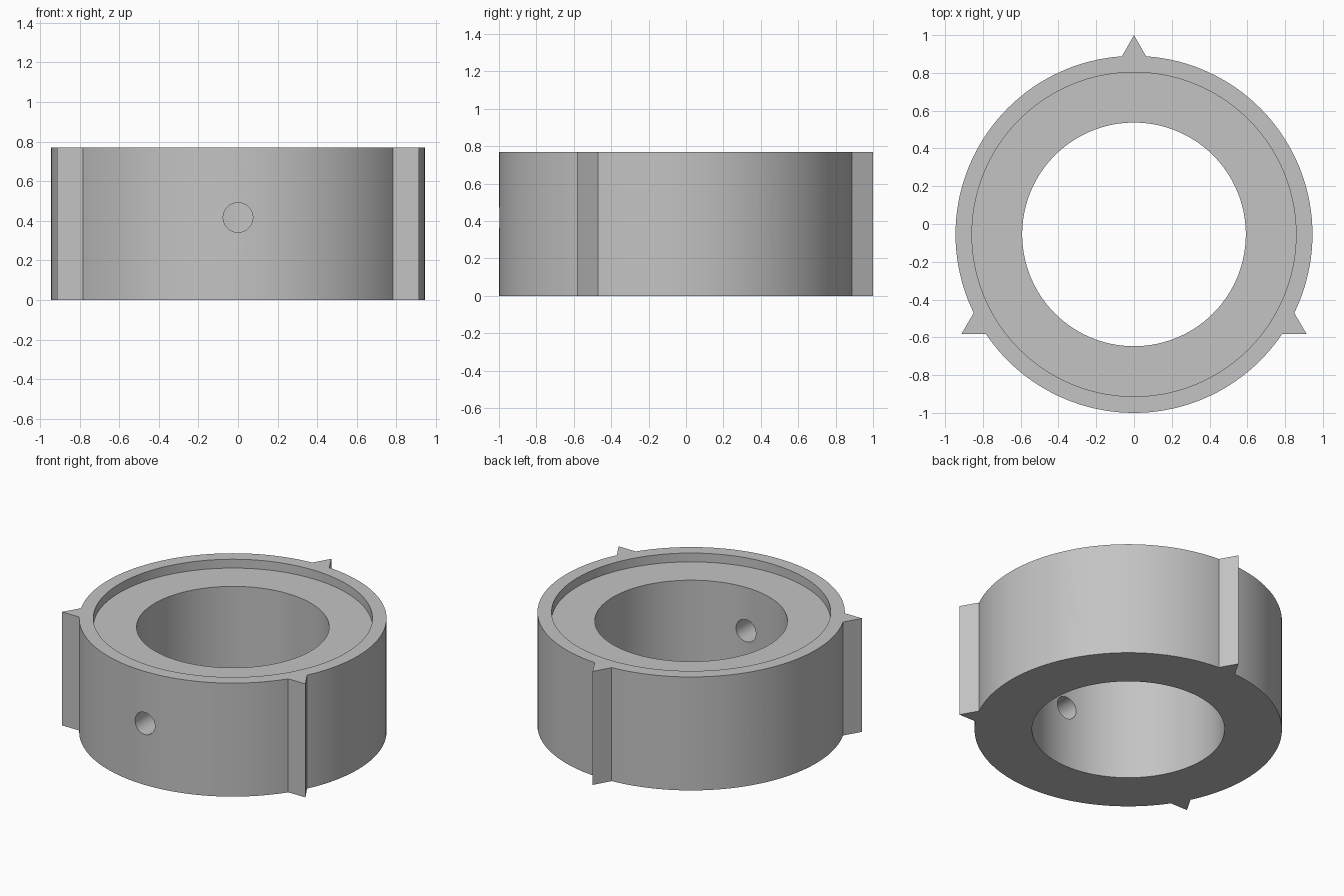
import bpy
import bmesh
from math import cos, sin, pi, radians
from mathutils import Matrix, Vector

SEGMENTS = 144
CENTRE = Vector((0, -0.055, 0))
HEIGHT, OUTER, BORE = 0.77, 0.945, 0.592
RECESS, RECESS_DEPTH = 0.858, 0.06
HOLE_RADIUS, HOLE_Z = 0.075, 0.417
RIDGE_TIP, RIDGE_HALF = 1.055, 0.064

old = bpy.data.objects.get("Cube")
if old:
    bpy.data.objects.remove(old, do_unlink=True)

grey = bpy.data.materials.new("plain grey")
grey.use_nodes = True
colour = (0.55, 0.55, 0.55, 1)
grey.diffuse_color = colour
grey.node_tree.nodes["Principled BSDF"].inputs["Base Color"].default_value = colour


def make_object(name, bm):
    bmesh.ops.recalc_face_normals(bm, faces=bm.faces)
    mesh = bpy.data.meshes.new(name)
    bm.to_mesh(mesh)
    bm.free()
    mesh.materials.append(grey)
    obj = bpy.data.objects.new(name, mesh)
    bpy.context.collection.objects.link(obj)
    return obj


def lathe_ring(name, profile):
    """Turn a closed (radius, z) profile around the ring's axis."""
    bm = bmesh.new()
    loops = []
    for i in range(SEGMENTS):
        a = 2 * pi * i / SEGMENTS
        loops.append([bm.verts.new(CENTRE + Vector((r * cos(a), r * sin(a), z)))
                      for r, z in profile])
    n = len(profile)
    for i, here in enumerate(loops):
        there = loops[(i + 1) % SEGMENTS]
        for j in range(n):
            k = (j + 1) % n
            bm.faces.new((here[j], there[j], there[k], here[k]))
    return make_object(name, bm)


def ridge(angle):
    """Full-height triangular ridge whose root is buried in the wall."""
    bm = bmesh.new()
    root = OUTER - 0.002
    outline = [(root - 0.03, -RIDGE_HALF), (root, -RIDGE_HALF), (RIDGE_TIP, 0),
               (root, RIDGE_HALF), (root - 0.03, RIDGE_HALF)]
    base = bm.faces.new([bm.verts.new((x, y, 0)) for x, y in outline])
    up = bmesh.ops.extrude_face_region(bm, geom=[base])["geom"]
    bmesh.ops.translate(bm, vec=(0, 0, HEIGHT),
                        verts=[v for v in up if isinstance(v, bmesh.types.BMVert)])
    bm.transform(Matrix.Translation(CENTRE) @ Matrix.Rotation(angle, 4, "Z"))
    return make_object("ridge", bm)


def hole_cutter(angle):
    """Radial cylinder through one side of the wall."""
    bm = bmesh.new()
    bmesh.ops.create_cone(bm, cap_ends=True, segments=48, radius1=HOLE_RADIUS,
                          radius2=HOLE_RADIUS, depth=0.7)
    bm.transform(Matrix.Translation(CENTRE + Vector((0, 0, HOLE_Z)))
                 @ Matrix.Rotation(angle, 4, "Z")
                 @ Matrix.Translation((0.8, 0, 0)) @ Matrix.Rotation(pi / 2, 4, "Y"))
    cutter = make_object("hole_cutter", bm)
    cutter.hide_render = True
    return cutter


def combine(target, tool, operation):
    mod = target.modifiers.new(operation.lower(), "BOOLEAN")
    mod.operation, mod.solver, mod.object = operation, "EXACT", tool
    bpy.context.view_layer.objects.active = target
    bpy.ops.object.modifier_apply(modifier=mod.name)
    bpy.data.objects.remove(tool, do_unlink=True)


# Ring body with a shallow recess in its top
floor = HEIGHT - RECESS_DEPTH
collar = lathe_ring("collar", [(BORE, 0), (OUTER, 0), (OUTER, HEIGHT),
                               (RECESS, HEIGHT), (RECESS, floor), (BORE, floor)])

# Three outer ridges, with radial holes opposite them
for angle in (90, 210, 330):
    combine(collar, ridge(radians(angle)), "UNION")
    combine(collar, hole_cutter(radians(angle + 180)), "DIFFERENCE")

# Smooth curved walls, keep corners crisp
bpy.ops.object.select_all(action="DESELECT")
collar.select_set(True)
bpy.context.view_layer.objects.active = collar
bpy.ops.object.shade_smooth_by_angle(angle=radians(25))
